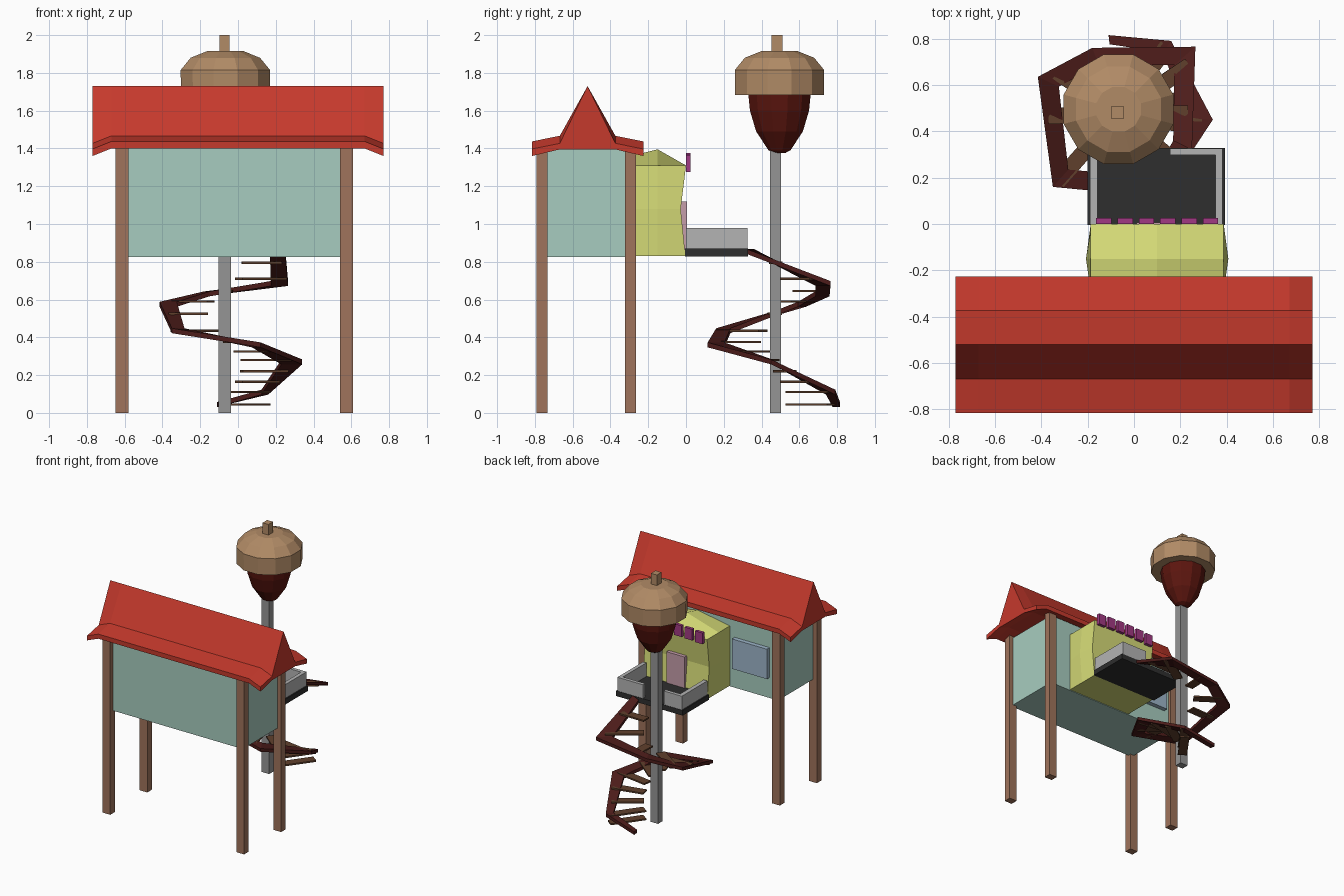
import bpy, bmesh, math
from mathutils import Vector

if "Cube" in bpy.data.objects:
    bpy.data.objects.remove(bpy.data.objects["Cube"])


def mat(name, r, g, b):
    m = bpy.data.materials.new(name)
    m.diffuse_color = (*[(c / 255) ** 2.2 for c in (r, g, b)], 1)
    m.use_nodes = True
    m.node_tree.nodes["Principled BSDF"].inputs["Base Color"].default_value = m.diffuse_color
    return m


RED = mat("roof_red", 196, 60, 48)
WOOD = mat("post_wood", 158, 115, 92)
MINT = mat("wall_mint", 166, 203, 190)
LIME = mat("booth_lime", 212, 218, 118)
DARK = mat("floor_dark", 50, 50, 50)
GREY = mat("rail_grey", 178, 178, 178)
POLE = mat("pole_grey", 148, 148, 148)
CAP = mat("cap_tan", 176, 138, 102)
NUT = mat("nut_brown", 92, 28, 22)
STAIR = mat("stair_brown", 78, 34, 32)
TREAD = mat("tread_brown", 96, 66, 48)
PINK = mat("sign_pink", 160, 60, 130)
DOOR = mat("door_pink", 196, 156, 168)
GLASS = mat("window_blue", 156, 180, 200)


def mesh(name, verts, faces, m):
    me = bpy.data.meshes.new(name)
    me.from_pydata(verts, [], faces)
    bm = bmesh.new()
    bm.from_mesh(me)
    bmesh.ops.recalc_face_normals(bm, faces=bm.faces)
    bm.to_mesh(me)
    bm.free()
    me.materials.append(m)
    ob = bpy.data.objects.new(name, me)
    bpy.context.collection.objects.link(ob)
    return ob


def loft(name, rings, m):
    """Skin a list of equal-sized closed rings and cap both ends."""
    n = len(rings[0])
    verts = [p for r in rings for p in r]
    faces = [(k * n + i, k * n + (i + 1) % n, (k + 1) * n + (i + 1) % n, (k + 1) * n + i)
             for k in range(len(rings) - 1) for i in range(n)]
    faces += [tuple(range(n)), tuple(range(len(verts) - n, len(verts)))]
    return mesh(name, verts, faces, m)


def box(name, x0, x1, y0, y1, z0, z1, m):
    return loft(name, [[(x0, y0, z), (x1, y0, z), (x1, y1, z), (x0, y1, z)] for z in (z0, z1)], m)


# House body, stilts and window
box("house_body", -0.615, 0.575, -0.76, -0.29, 0.825, 1.41, MINT)
for sx, x in (("left", -0.615), ("right", 0.575)):
    for sy, y in (("front", -0.763), ("back", -0.293)):
        box(f"{sy}_{sx}_post", x - 0.034, x + 0.034, y - 0.029, y + 0.029, 0, 1.42, WOOD)
box("window", -0.54, -0.23, -0.3, -0.255, 0.99, 1.23, GLASS)

# Roof: gable profile with flared eaves that droop at both ends
roof = [(-0.295, 1.40), (-0.295, 1.437), (-0.147, 1.467), (0, 1.73), (0.147, 1.467),
        (0.295, 1.437), (0.295, 1.40), (0.147, 1.435), (-0.147, 1.435)]
loft("roof", [[(x, y - 0.521, z - (d if z < 1.7 else 0)) for y, z in roof]
              for x, d in ((-0.77, 0.04), (-0.67, 0), (0.67, 0), (0.77, 0.04))], RED)

# Snack booth: faceted block, bulging sides, pinched front, peaked top
C = 0.1
rings = []
for z, bulge, front in ((0.83, 0, -0.003), (1.08, 0.02, -0.028), (1.31, 0, 0)):
    w = 0.287
    rings.append([(C - w, -0.29, z), (C, -0.29, z), (C + w, -0.29, z), (C + w + bulge, -0.15, z),
                  (C + w, front, z), (C, front, z), (C - w, front, z), (C - w - bulge, -0.15, z)])
verts = [p for r in rings for p in r] + [(C, -0.15, 1.395)]
verts[17] = (C, -0.29, 1.36)
faces = [(k * 8 + i, k * 8 + (i + 1) % 8, k * 8 + 8 + (i + 1) % 8, k * 8 + 8 + i)
         for k in range(2) for i in range(8)]
faces += [tuple(range(8)), (16, 17, 24, 23), (17, 18, 19, 24), (19, 20, 21, 24), (21, 22, 23, 24)]
mesh("snack_booth", verts, faces, LIME)
box("booth_door", 0.01, 0.17, -0.03, 0.006, 0.86, 1.12, DOOR)

# Plain sign slats above the door
for i in range(6):
    x = -0.13 + i * 0.092
    z = 1.315 + 0.015 * math.cos((x - C) * 5)
    box(f"sign_slat_{i + 1}", x - 0.033, x + 0.033, 0.0, 0.025, z - 0.045, z + 0.045, PINK)

# Balcony with a gap for the stairs
box("balcony_floor", -0.2, 0.392, -0.005, 0.328, 0.828, 0.87, DARK)
for name, a in (("left", (-0.19, -0.157, 0, 0.325)), ("right", (0.352, 0.382, 0, 0.325)),
                ("back_left", (-0.157, -0.03, 0.297, 0.325)), ("back_right", (0.155, 0.352, 0.297, 0.325))):
    box(f"{name}_rail", *a, 0.868, 0.98, GREY)

# Pole
PX, PY = -0.07, 0.475
box("pole", PX - 0.034, PX + 0.034, PY - 0.029, PY + 0.029, 0, 1.4, POLE)


# Acorn on the pole: twelve-sided nut, cap and square stem
def lathe(name, prof, m):
    s = math.tau / 12
    return loft(name, [[(-0.067 + r * math.cos((i + 0.5) * s), 0.495 + r * math.sin((i + 0.5) * s), z)
                        for i in range(12)] for r, z in prof], m)


lathe("acorn_nut", [(0.03, 1.375), (0.06, 1.39), (0.128, 1.49), (0.162, 1.6), (0.172, 1.7)], NUT)
lathe("acorn_cap", [(0.243, 1.682), (0.245, 1.815), (0.19, 1.88), (0.1, 1.915)], CAP)
box("acorn_stem", -0.098, -0.046, 0.452, 0.51, 1.9, 2.0, CAP)

# Spiral stair stringer: flat ribbon along an outer path, widened toward the pole
path = [Vector(p) for p in ((0.25, 0.32, 0.855), (0.265, 0.765, 0.685), (-0.18, 0.76, 0.63),
                            (-0.415, 0.635, 0.575), (-0.35, 0.16, 0.435), (0.12, 0.115, 0.36),
                            (0.34, 0.45, 0.27), (0.16, 0.79, 0.11), (-0.11, 0.815, 0.045))]
widths = (0.09, 0.12, 0.08, 0.1, 0.1, 0.1, 0.11, 0.06, 0.04)
rings = []
for p, w in zip(path, widths):
    d = Vector((PX - p.x, PY - p.y, 0)).normalized() * w
    h = Vector((0, 0, 0.013))
    rings.append([p - h, p + h, p + d + h, p + d - h])
loft("stair_stringer", rings, STAIR)

# Treads: thin planks reaching from near the pole to the stringer
for i, z in enumerate((0.795, 0.71, 0.645, 0.59, 0.525, 0.435, 0.375, 0.325, 0.28, 0.22, 0.165, 0.11, 0.045)):
    for a, b in zip(path, path[1:]):
        if b.z <= z <= a.z:
            p = a.lerp(b, (a.z - z) / (a.z - b.z))
            break
    r = Vector((p.x - PX, p.y - PY, 0))
    side = Vector((-r.y, r.x, 0)).normalized() * 0.035
    inner, outer = Vector((PX, PY, z)) + r.normalized() * 0.09, Vector((PX, PY, z)) + r * 0.93
    ring = [inner - side, inner + side, outer + side, outer - side]
    loft(f"tread_{i + 1}", [[v + Vector((0, 0, h)) for v in ring] for h in (-0.006, 0.006)], TREAD)
